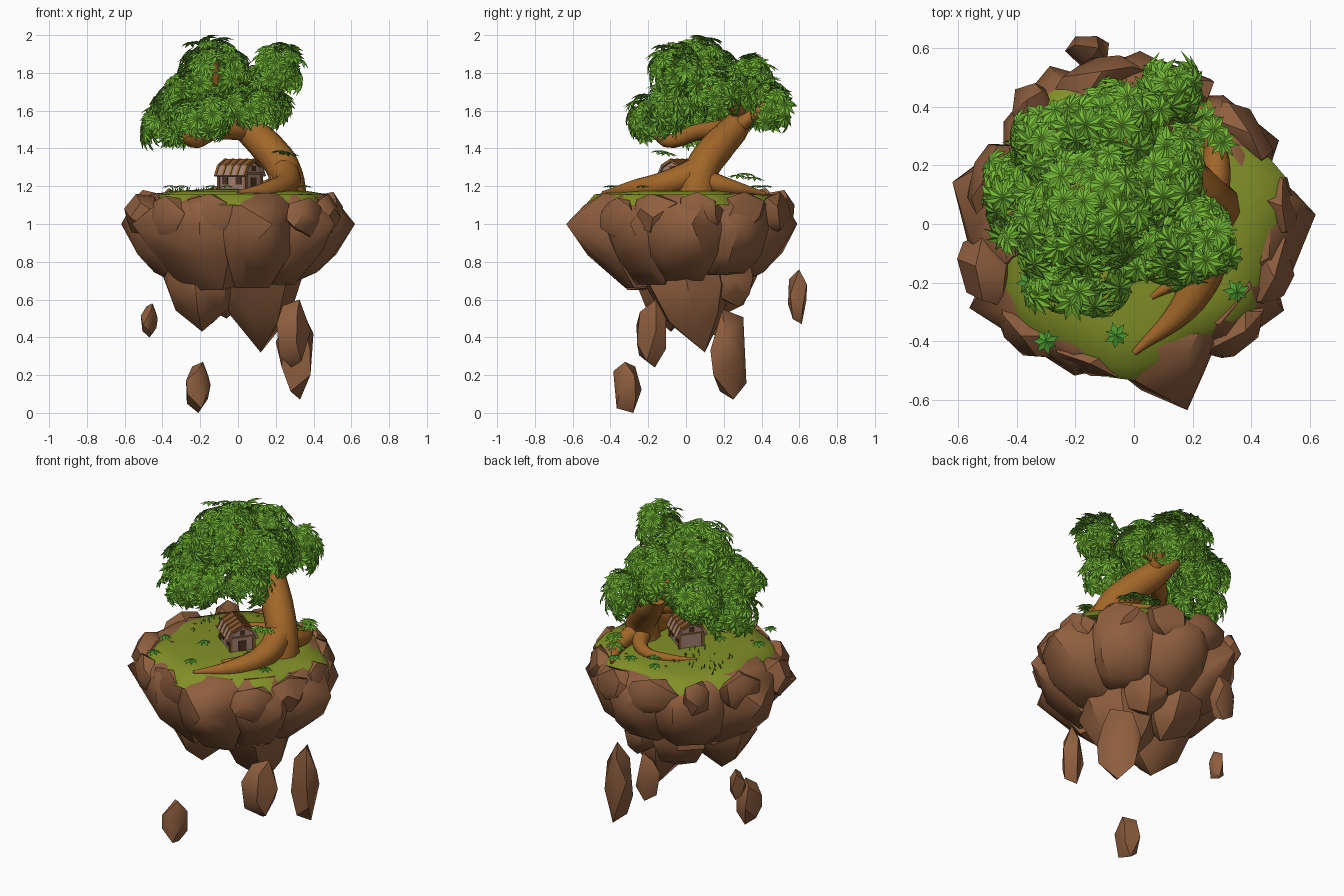
import bpy, bmesh, math, random
from mathutils import Vector, Matrix

if "Cube" in bpy.data.objects:
    bpy.data.objects.remove(bpy.data.objects["Cube"])

rng = random.Random(7)


def material(name, rgb):
    m = bpy.data.materials.new(name)
    m.diffuse_color = (*rgb, 1)
    m.use_nodes = True
    m.node_tree.nodes["Principled BSDF"].inputs["Base Color"].default_value = m.diffuse_color
    return m


ROCK = material("brown rock", (0.27, 0.112, 0.048))
GRASS = material("moss grass", (0.22, 0.28, 0.02))
BARK = material("orange bark", (0.36, 0.135, 0.022))
LEAF = material("leaf green", (0.17, 0.48, 0.035))
PLANT = material("plant green", (0.07, 0.32, 0.03))
WALL = material("pinkish stone", (0.38, 0.23, 0.18))
ROOF = material("roof wood", (0.27, 0.11, 0.04))
DARK = material("dark wood", (0.08, 0.035, 0.018))
RED = material("toadstool red", (0.5, 0.04, 0.02))


def add_mesh(name, verts, faces, mat):
    me = bpy.data.meshes.new(name)
    me.from_pydata(verts, [], faces)
    me.materials.append(mat)
    ob = bpy.data.objects.new(name, me)
    bpy.context.collection.objects.link(ob)
    return ob


def smooth(ob, angle):
    bpy.ops.object.select_all(action='DESELECT')
    ob.select_set(True)
    bpy.context.view_layer.objects.active = ob
    bpy.ops.object.shade_smooth_by_angle(angle=math.radians(angle))


def hull(name, pts, mat=ROCK):
    bm = bmesh.new()
    for p in pts:
        bm.verts.new(p)
    res = bmesh.ops.convex_hull(bm, input=bm.verts)
    junk = {g for g in res["geom_interior"] + res["geom_unused"] if isinstance(g, bmesh.types.BMVert)}
    bmesh.ops.delete(bm, geom=list(junk), context='VERTS')
    bmesh.ops.recalc_face_normals(bm, faces=bm.faces)
    ob = add_mesh(name, [], [], mat)
    bm.to_mesh(ob.data)
    bm.free()
    smooth(ob, 40)


def polar(deg, r, z, j=0.0):
    t = math.radians(deg)
    return Vector((r * math.cos(t) + rng.uniform(-j, j), r * math.sin(t) + rng.uniform(-j, j),
                   z + rng.uniform(-j, j)))


# Big bulging boulders round the island: angle, half width, radius, bottom, tip angle, tip radius
ROWS = [(1.155, 0.84, 0.8), (1.10, 0.96, 0.95), (0.98, 1.0, 1.0), (0.84, 0.93, 0.93), (0.75, 0.76, 0.8)]
for i, (a, w, r, zb, ta, tr) in enumerate([
        (-3, 27, 0.585, 0.70, 3, 0.62), (42, 27, 0.55, 0.73, 30, 0.57), (86, 27, 0.57, 0.70, 88, 0.59),
        (128, 27, 0.59, 0.70, 118, 0.61), (172, 29, 0.60, 0.68, 167, 0.635), (230, 36, 0.58, 0.65, 207, 0.63),
        (284, 24, 0.585, 0.66, 286, 0.66), (322, 25, 0.56, 0.68, 330, 0.59)]):
    pts = [polar(ta, tr, 1.0)]
    for k in (-1, -0.5, 0.5, 1):
        f = 1 - 0.17 * k * k
        for z, rf, wf in ROWS:
            pts.append(polar(a + w * k * wf, r * rf * f, z, 0.01))
        pts += [polar(a + w * k * 0.7, 0.32, zb), polar(a + w * k, 0.15, zb + 0.02), polar(a + w * k, 0.40, 1.09),
                polar(a + w * k, 0.15, 1.08)]
    hull(f"boulder_{i}", pts)


def rock(name, c, h, n=16, rot=0):
    """Convex stone filling the box with centre c and half size h, turned by rot."""
    ps = []
    for i in range(n):
        z = 1 - 2 * (i + 0.5) / n
        t = i * 2.4 + rng.uniform(-0.4, 0.4)
        s = math.sqrt(1 - z * z)
        ps.append(Vector((s * math.cos(t), s * math.sin(t), z)))
    lo = [min(p[k] for p in ps) for k in range(3)]
    hi = [max(p[k] for p in ps) for k in range(3)]
    m = Matrix.Rotation(math.radians(rot), 3, 'Z')
    hull(name, [Vector(c) + m @ Vector([h[k] * (2 * (p[k] - lo[k]) / (hi[k] - lo[k]) - 1) for k in range(3)])
                for p in ps])


# Rim slabs: position, radial and sideways half size, top
for i, (x, y, hr, ht, zt) in enumerate([
        (0.36, 0.31, 0.08, 0.15, 1.17), (0.47, 0.08, 0.075, 0.12, 1.17), (0.46, -0.15, 0.09, 0.14, 1.16),
        (0.35, -0.36, 0.07, 0.13, 1.14), (-0.13, -0.46, 0.06, 0.16, 1.16),
        (-0.50, -0.16, 0.09, 0.13, 1.16), (-0.35, 0.40, 0.08, 0.08, 1.19), (-0.12, 0.49, 0.08, 0.17, 1.18),
        (-0.48, 0.14, 0.08, 0.15, 1.18), (0.14, 0.46, 0.08, 0.12, 1.17), (-0.37, -0.36, 0.07, 0.13, 1.15)]):
    rock(f"rim_slab_{i}", (x, y, zt - 0.11), (hr, ht, 0.11), 15, math.degrees(math.atan2(y, x)))

# Hanging spikes under the island: top centre, top radius, tip
for i, (x, y, r, tip) in enumerate([(0.10, 0.0, 0.24, (0.12, 0.10, 0.32)), (-0.2, -0.05, 0.21, (-0.19, -0.08, 0.43)),
                                    (0.11, 0.23, 0.14, (0.14, 0.28, 0.56)), (-0.1, 0.2, 0.19, (-0.06, 0.16, 0.50))]):
    pts = [tip]
    for k in range(7):
        t = k * math.tau / 7 + i
        c, s = math.cos(t), math.sin(t)
        zm = tip[2] * 0.5 + 0.70 * 0.5
        pts += [(x + r * c, y + r * s, 0.70 + rng.uniform(-0.03, 0.03)),
                (x * 0.6 + tip[0] * 0.4 + r * 0.68 * c, y * 0.6 + tip[1] * 0.4 + r * 0.68 * s, zm + rng.uniform(-0.03, 0.03)),
                (x + r * 0.8 * c, y + r * 0.8 * s, 0.85)]
    hull(f"hanging_spike_{i}", pts)

# Loose floating stones
for i, (c, h, rot) in enumerate([((-0.47, 0.17, 0.49), (0.045, 0.05, 0.09), 0), ((-0.21, -0.31, 0.135), (0.065, 0.075, 0.135), 0),
                                 ((0.285, -0.20, 0.42), (0.10, 0.06, 0.18), 45), ((0.305, 0.23, 0.31), (0.125, 0.08, 0.24), -45),
                                 ((-0.16, 0.59, 0.615), (0.075, 0.05, 0.145), 0)]):
    rock(f"floating_stone_{i}", c, h, 12, rot)

# Grass cap
SEG = 40
verts, faces = [(0, 0, 1.185)], []
rings = [(0.2, 1.183), (0.36, 1.174), (0.46, 1.155), (0.50, 1.10)]
for r, z in rings:
    for k in range(SEG):
        t = k * math.tau / SEG
        f = 1 + (r / 0.48) ** 2 * (0.04 * math.sin(3 * t + 1) + 0.04 * math.sin(7 * t))
        verts.append((r * f * math.cos(t), r * f * math.sin(t), z))
faces += [(0, 1 + k, 1 + (k + 1) % SEG) for k in range(SEG)]
for j in range(len(rings) - 1):
    for k in range(SEG):
        a, b = 1 + j * SEG, 1 + (j + 1) * SEG
        faces.append((a + k, b + k, b + (k + 1) % SEG, a + (k + 1) % SEG))
smooth(add_mesh("grass_cap", verts, faces, GRASS), 50)


def tube(name, pts):
    """Tapered limb through (x, y, z, radius) points."""
    cu = bpy.data.curves.new(name, 'CURVE')
    cu.dimensions, cu.bevel_depth, cu.bevel_resolution = '3D', 1, 3
    cu.resolution_u, cu.use_fill_caps = 6, True
    sp = cu.splines.new('BEZIER')
    sp.bezier_points.add(len(pts) - 1)
    for bp, p in zip(sp.bezier_points, pts):
        bp.co, bp.radius = p[:3], p[3]
        bp.handle_left_type = bp.handle_right_type = 'AUTO'
    cu.materials.append(BARK)
    ob = bpy.data.objects.new(name, cu)
    bpy.context.collection.objects.link(ob)
    bpy.ops.object.select_all(action='DESELECT')
    ob.select_set(True)
    bpy.context.view_layer.objects.active = ob
    bpy.ops.object.convert(target='MESH')
    smooth(bpy.context.object, 50)


# Trunk, roots and branches
tube("trunk", [(0.26, 0.05, 1.12, 0.11), (0.245, 0.08, 1.28, 0.09), (0.16, 0.16, 1.40, 0.09),
               (0.06, 0.25, 1.50, 0.08), (-0.03, 0.32, 1.60, 0.05)])
tube("front_root", [(0.24, 0.09, 1.29, 0.08), (0.26, -0.09, 1.22, 0.07), (0.19, -0.26, 1.185, 0.055), (0.0, -0.44, 1.165, 0.01)])
tube("inner_root", [(0.25, 0.02, 1.22, 0.06), (0.21, -0.14, 1.195, 0.04), (0.06, -0.25, 1.175, 0.01)])
tube("back_root", [(0.25, 0.06, 1.24, 0.07), (0.28, 0.22, 1.2, 0.045), (0.22, 0.42, 1.16, 0.01)])
tube("side_root", [(0.25, 0.08, 1.22, 0.06), (0.12, 0.24, 1.19, 0.035), (-0.04, 0.23, 1.185, 0.025), (-0.18, 0.13, 1.175, 0.008)])
tube("left_branch", [(0.06, 0.25, 1.50, 0.06), (-0.12, 0.08, 1.49, 0.045), (-0.27, -0.13, 1.46, 0.035), (-0.31, -0.11, 1.58, 0.012)])
tube("right_branch", [(0.0, 0.3, 1.56, 0.05), (0.14, 0.22, 1.65, 0.03), (0.2, 0.02, 1.76, 0.01)])
tube("top_branch", [(0.0, 0.3, 1.56, 0.05), (-0.1, 0.2, 1.72, 0.035), (-0.12, 0.1, 1.88, 0.01)])
tube("far_branch", [(0.06, 0.25, 1.50, 0.05), (0.11, 0.36, 1.58, 0.03), (0.14, 0.45, 1.66, 0.01)])


def leaf(vs, fs, pos, normal, r, n=9):
    """Drooping star of pointed lobes."""
    q = Vector(normal).to_track_quat('Z', 'Y') @ Matrix.Rotation(rng.uniform(0, 6), 3, 'Z').to_quaternion()
    b = len(vs)
    vs.append(Vector(pos))
    for k in range(2 * n):
        t = k * math.pi / n
        rad, drop = (r * rng.uniform(0.85, 1.1), -0.3 * r) if k % 2 else (r * 0.55, -0.08 * r)
        vs.append(Vector(pos) + q @ Vector((rad * math.cos(t), rad * math.sin(t), drop)))
    fs += [(b, b + 1 + k, b + 1 + (k + 1) % (2 * n)) for k in range(2 * n)]


# Leaf clumps: centre and radii
CLUMPS = [(-0.38, 0.10, 1.52, 0.14, 0.18, 0.14), (-0.19, -0.17, 1.56, 0.18, 0.15, 0.14),
          (-0.13, 0.06, 1.80, 0.19, 0.23, 0.20), (0.22, -0.06, 1.81, 0.13, 0.14, 0.15),
          (-0.07, 0.33, 1.73, 0.19, 0.15, 0.18), (0.13, 0.45, 1.62, 0.11, 0.11, 0.16),
          (0.10, -0.09, 1.63, 0.17, 0.13, 0.14), (-0.27, 0.27, 1.62, 0.16, 0.14, 0.14),
          (0.10, 0.17, 1.71, 0.15, 0.18, 0.14), (-0.28, -0.02, 1.66, 0.16, 0.16, 0.15)]
for i, (x, y, z, a, b, c) in enumerate(CLUMPS):
    vs, fs = [], []
    n = int(2000 * (a * b + b * c + a * c) / 3)
    for k in range(n):
        dz = 1 - 1.7 * (k + 0.5) / n
        t = k * 2.39996 + rng.uniform(-0.4, 0.4)
        s = math.sqrt(1 - dz * dz)
        d = Vector((s * math.cos(t), s * math.sin(t), dz))
        f = rng.uniform(0.75, 1.06)
        leaf(vs, fs, (x + a * d.x * f, y + b * d.y * f, min(2.0, z + c * d.z * f)),
             d + Vector((rng.uniform(-.5, .5), rng.uniform(-.5, .5), 0.4)), rng.uniform(0.06, 0.08))
    for v in vs:
        v.z = min(v.z, 2.0)
    add_mesh(f"leaf_clump_{i}", vs, fs, LEAF)

# Stray leaves, star plants and grass blades on the ground
vs, fs = [], []
for p in [(0.23, -0.13, 1.39), (0.27, -0.1, 1.38), (0.27, 0.32, 1.27), (0.24, 0.36, 1.25), (0.3, 0.28, 1.26)]:
    leaf(vs, fs, p, (0.1, 0.1, 1), 0.06)
add_mesh("stray_leaves", vs, fs, LEAF)
vs, fs = [], []
for x, y in [(-0.3, -0.4), (-0.06, -0.38), (0.35, -0.23), (0.25, 0.3), (0.12, 0.37), (-0.05, 0.38), (0.02, 0.28),
             (0.2, 0.42), (-0.36, -0.2), (-0.14, -0.13), (0.16, -0.1)]:
    leaf(vs, fs, (x, y, 1.205), (0, 0, 1), 0.045, 7)
for k in range(45):
    x, y = rng.uniform(-0.36, -0.08), rng.uniform(-0.02, 0.25)
    t, h, m = rng.uniform(0, 6), rng.uniform(0.01, 0.035), len(vs)
    dx, dy = 0.006 * math.cos(t), 0.006 * math.sin(t)
    vs += [Vector((x - dx, y - dy, 1.165)), Vector((x + dx, y + dy, 1.165)), Vector((x + dy * 2, y - dx * 2, 1.18 + h))]
    fs.append((m, m + 1, m + 2))
add_mesh("ground_plants", vs, fs, PLANT)
vs, fs = [], []
for x, y in [(-0.3, -0.22), (-0.33, 0.05), (-0.1, 0.34), (0.18, 0.33)]:
    leaf(vs, fs, (x, y, 1.195), (0, 0, 1), 0.014, 4)
add_mesh("toadstools", vs, fs, RED)

# Cottage, ridge along local x
HOUSE = Matrix.Translation((0.01, -0.02, 1.168)) @ Matrix.Rotation(math.radians(-37), 4, 'Z')


def prism(name, profile, x0, x1, mat):
    n = len(profile)
    v = [HOUSE @ Vector((x, y, z)) for x in (x0, x1) for y, z in profile]
    f = [tuple(range(n))[::-1], tuple(range(n, 2 * n))]
    f += [(k, (k + 1) % n, n + (k + 1) % n, n + k) for k in range(n)]
    add_mesh(name, v, f, mat)


def box(name, x0, x1, y0, y1, z0, z1, mat):
    prism(name, [(y0, z0), (y1, z0), (y1, z1), (y0, z1)], x0, x1, mat)


prism("house_walls", [(-0.07, 0), (0.07, 0), (0.07, 0.10), (0.055, 0.135), (0, 0.16), (-0.055, 0.135), (-0.07, 0.10)], -0.09, 0.09, WALL)
for s in (-1, 1):
    prism("roof_lower", [(s * 0.09, 0.088), (s * 0.062, 0.142), (s * 0.054, 0.135), (s * 0.08, 0.083)], -0.105, 0.105, WALL)
    prism("roof_upper", [(s * 0.064, 0.138), (0, 0.175), (0, 0.162), (s * 0.056, 0.130)], -0.105, 0.105, ROOF)
    for k in range(5):
        x = -0.1 + k * 0.047
        prism("roof_batten", [(s * 0.093, 0.09), (s * 0.064, 0.147), (0, 0.18), (0, 0.17), (s * 0.06, 0.135), (s * 0.086, 0.087)],
              x, x + 0.012, BARK)
    for x in (-0.088, 0.088):
        y = s * 0.068
        box("corner_post", x - 0.008, x + 0.008, y - 0.008, y + 0.008, 0, 0.1, ROOF)
    for x in (-0.045, 0.045):
        y = s * 0.0715
        box("side_window", x - 0.018, x + 0.018, y - 0.003, y + 0.003, 0.04, 0.08, DARK)
    box("gable_beam", s * 0.09 - 0.006, s * 0.09 + 0.006, -0.07, 0.07, 0.095, 0.105, ROOF)
    box("gable_window", s * 0.091 - 0.003, s * 0.091 + 0.003, -0.015, 0.015, 0.112, 0.14, DARK)
box("door", 0.088, 0.094, -0.022, 0.022, 0.0, 0.078, DARK)
